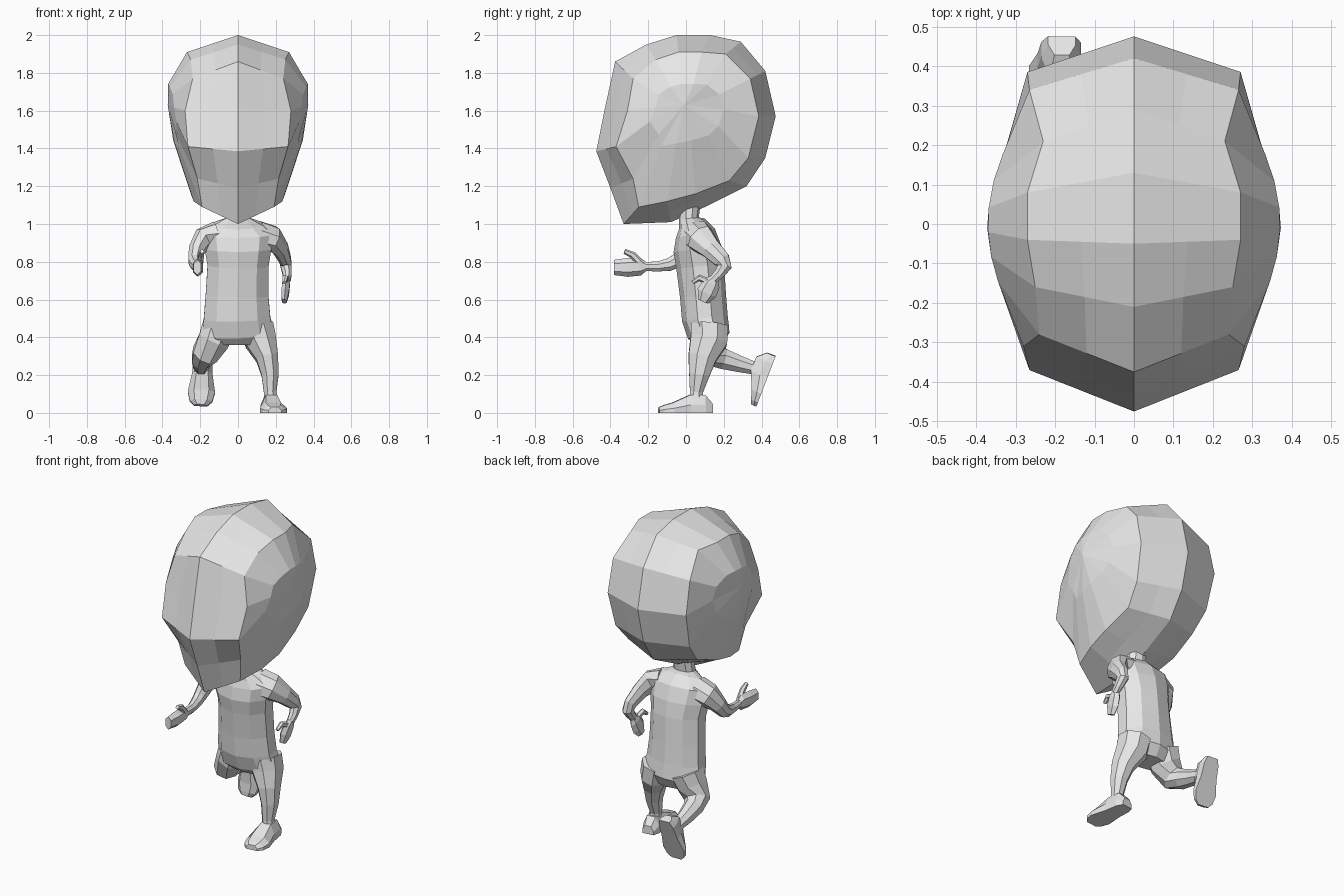
import bpy, bmesh, math
from mathutils import Vector, Matrix

cube = bpy.data.objects.get("Cube")
if cube:
    bpy.data.objects.remove(cube, do_unlink=True)

grey = bpy.data.materials.new("plain grey")
grey.use_nodes = True
grey.diffuse_color = (0.8, 0.8, 0.8, 1)
grey.node_tree.nodes["Principled BSDF"].inputs["Base Color"].default_value = (0.8, 0.8, 0.8, 1)


def finish(name, bm):
    """Turn a bmesh into a flat-shaded grey object."""
    bmesh.ops.recalc_face_normals(bm, faces=bm.faces)
    mesh = bpy.data.meshes.new(name)
    bm.to_mesh(mesh)
    bm.free()
    mesh.materials.append(grey)
    obj = bpy.data.objects.new(name, mesh)
    bpy.context.collection.objects.link(obj)
    return obj


def loft(bm, rings, caps=True):
    """Bridge closed rings of equal length, optionally capping the ends."""
    loops = [[bm.verts.new(p) for p in ring] for ring in rings]
    n = len(loops[0])
    for a, b in zip(loops, loops[1:]):
        for i in range(n):
            j = (i + 1) % n
            bm.faces.new((a[i], a[j], b[j], b[i]))
    if caps:
        bm.faces.new(loops[0])
        bm.faces.new(loops[-1])
    return loops


def limb(name, stations, sides=8):
    """Tube along stations (centre, half width in x, half depth)."""
    centres = [Vector(s[0]) for s in stations]
    rings = []
    for k, (c, (_, wide, deep)) in enumerate(zip(centres, stations)):
        before, after = centres[max(k - 1, 0)], centres[min(k + 1, len(centres) - 1)]
        along = (after - before).normalized()
        side = Vector((1, 0, 0))
        side = (side - along * side.dot(along)).normalized()
        up = along.cross(side)
        rings.append([])
        for i in range(sides):
            a = math.tau * (i + 0.5) / sides
            rings[-1].append(c + (side * wide * math.cos(a) + up * deep * math.sin(a)) * 1.06)
    bm = bmesh.new()
    loft(bm, rings)
    return finish(name, bm)


# Head: centre profile (y, z) with the matching cheek edge (x, y, z)
outline = [
    ((-.33, 1.0), (.19, -.25, 1.09)),
    ((-.40, 1.19), (.215, -.28, 1.24)),
    ((-.475, 1.385), (.265, -.37, 1.41)),
    ((-.43, 1.61), (.28, -.31, 1.6)),
    ((-.375, 1.86), (.24, -.28, 1.77)),
    ((-.21, 1.95), (.25, -.16, 1.87)),
    ((-.05, 2.0), (.27, -.04, 1.91)),
    ((.13, 2.0), (.27, .08, 1.91)),
    ((.29, 1.965), (.23, .21, 1.9)),
    ((.42, 1.81), (.265, .34, 1.77)),
    ((.475, 1.57), (.27, .385, 1.57)),
    ((.42, 1.35), (.255, .33, 1.35)),
    ((.32, 1.2), (.235, .23, 1.23)),
    ((.1, 1.09), (.25, .05, 1.16)),
    ((-.08, 1.01), (.235, -.1, 1.12)),
]
centre = [Vector((0, *c)) for c, e in outline]
edge = [Vector(e) for c, e in outline]
middle = [a.lerp(b, 0.5) for a, b in zip(centre, edge)]
temple = []
for e in edge:
    y, z = e.y * 0.52, 1.63 + (e.z - 1.63) * 0.4
    temple.append(Vector((.37 - 1.2 * y * y - .3 * max(0, 1.53 - z), y, z)))
bm = bmesh.new()
loops = loft(bm, [centre, middle, edge, temple], caps=False)
hub = bm.verts.new((.372, -.01, 1.63))
last = loops[-1]
for i, v in enumerate(last):
    bm.faces.new((v, last[(i + 1) % len(last)], hub))
head = finish("head", bm)
# Mirrored faces keep outward normals because the open side is the x = 0 seam
mirror = head.modifiers.new("mirror", "MIRROR")
mirror.use_clip = True

# Torso from the pelvis up to the neck: height, centre x, centre y, half sizes
torso = [
    (.36, 0, .12, .13, .07), (.41, 0, .12, .19, .105), (.5, -.005, .10, .175, .115),
    (.62, -.005, .09, .165, .115), (.78, 0, .075, .16, .12), (.87, 0, .06, .175, .12),
    (.95, 0, .05, .185, .10), (1.0, 0, .03, .13, .07), (1.03, 0, .015, .065, .05),
    (1.12, 0, .02, .055, .055),
]
limb("torso", [((x, y, z), w, d) for z, x, y, w, d in torso], 10)

# Legs
limb("left_leg", [((.1, .125, .46), .09, .10), ((.12, .12, .38), .085, .10),
                  ((.155, .085, .29), .06, .075), ((.17, .07, .2), .046, .055),
                  ((.17, .055, .11), .034, .035), ((.175, .055, .05), .036, .04)])
limb("right_leg", [((-.1, .13, .46), .09, .10), ((-.13, .125, .38), .085, .09),
                   ((-.175, .14, .31), .07, .07), ((-.19, .2, .285), .055, .055),
                   ((-.195, .28, .26), .045, .045), ((-.195, .35, .24), .036, .036),
                   ((-.195, .39, .23), .036, .036)])


def foot(name, place, pitch, yaw):
    """Wedge foot with toes along -y and the sole at z = 0."""
    # along the foot, half width, height of the top
    stations = [(.14, .035, .05), (.1, .05, .095), (.02, .055, .095),
                (-.07, .072, .055), (-.12, .06, .04), (-.145, .035, .03)]
    rings = []
    for y, w, h in stations:
        rings.append([Vector(p) for p in (
            (-w, y, 0), (w, y, 0), (w, y, h * .45), (w * .55, y, h),
            (-w * .55, y, h), (-w, y, h * .45))])
    bm = bmesh.new()
    loft(bm, rings)
    spin = Matrix.Rotation(math.radians(pitch), 4, 'X') @ Matrix.Rotation(math.radians(yaw), 4, 'Z')
    bm.transform(Matrix.Translation(place) @ spin)
    finish(name, bm)


foot("left_foot", (.18, 0, 0), 0, 6)
foot("right_foot", (-.19, .425, .17), 69, -3)

# Arms
limb("left_arm", [((.11, .06, .94), .07, .08), ((.185, .075, .925), .055, .075),
                  ((.225, .13, .87), .042, .055), ((.25, .19, .81), .032, .045),
                  ((.255, .205, .775), .03, .038), ((.26, .175, .735), .024, .028),
                  ((.26, .145, .705), .02, .024)])
limb("right_arm", [((-.11, .05, .94), .07, .08), ((-.185, .04, .92), .055, .07),
                   ((-.22, .0, .86), .042, .05), ((-.23, -.045, .805), .034, .04),
                   ((-.225, -.09, .785), .03, .034), ((-.215, -.15, .775), .024, .027),
                   ((-.21, -.22, .775), .02, .024)])

# Hands: mitten shape with a thumb each
limb("left_hand", [((.26, .155, .715), .016, .02), ((.255, .135, .685), .022, .045),
                   ((.25, .11, .635), .022, .05), ((.245, .09, .59), .014, .028)], 6)
limb("left_thumb", [((.255, .13, .69), .016, .018), ((.25, .07, .715), .015, .016),
                    ((.245, .035, .69), .01, .01)], 6)
limb("right_hand", [((-.21, -.21, .775), .018, .022), ((-.21, -.24, .775), .026, .045),
                    ((-.212, -.31, .77), .03, .047), ((-.215, -.38, .77), .022, .038)], 6)
limb("right_thumb", [((-.2, -.24, .79), .016, .02), ((-.195, -.28, .835), .016, .018),
                     ((-.19, -.325, .855), .011, .012)], 6)
